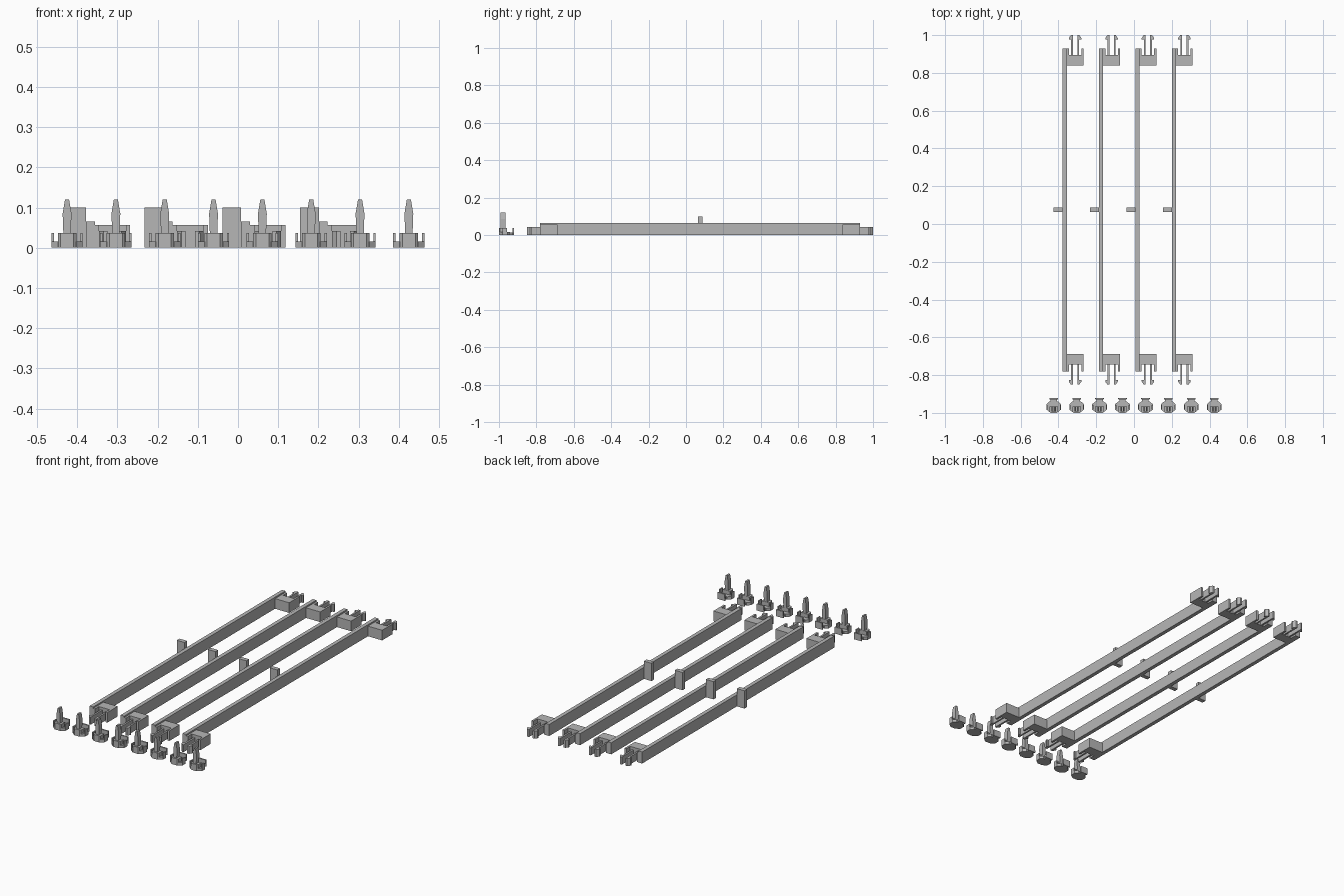
import bpy, bmesh
from mathutils import Vector

if "Cube" in bpy.data.objects:
    bpy.data.objects.remove(bpy.data.objects["Cube"])

GREY = (0.47, 0.47, 0.47, 1)
mat = bpy.data.materials.new("grey plastic")
mat.use_nodes = True
mat.diffuse_color = GREY
mat.node_tree.nodes["Principled BSDF"].inputs["Base Color"].default_value = GREY


def prism(bm, outline, low, high, axis="z"):
    """Extrude an outline: (x, y) along z, or (x, z) along y."""
    place = (lambda u, v, w: Vector((u, v, w))) if axis == "z" else (lambda u, v, w: Vector((u, w, v)))
    a = [bm.verts.new(place(u, v, low)) for u, v in outline]
    b = [bm.verts.new(place(u, v, high)) for u, v in outline]
    bm.faces.new(a)
    bm.faces.new(b[::-1])
    n = len(a)
    for i in range(n):
        bm.faces.new((a[i], b[i], b[(i + 1) % n], a[(i + 1) % n]))


def box(bm, x0, x1, y0, y1, z0, z1):
    prism(bm, [(x0, y0), (x1, y0), (x1, y1), (x0, y1)], z0, z1)


def mirrored(points):
    """Complete a right-hand half outline by reflection in x = 0."""
    return points + [(-u, v) for u, v in reversed(points)]


def finish(bm, name):
    bmesh.ops.recalc_face_normals(bm, faces=bm.faces)
    mesh = bpy.data.meshes.new(name)
    bm.to_mesh(mesh)
    bm.free()
    mesh.materials.append(mat)
    return mesh


def place(name, mesh, x, y):
    obj = bpy.data.objects.new(name, mesh)
    obj.location = (x, y, 0)
    bpy.context.collection.objects.link(obj)


# Rail, relative to the middle of its length and the middle of its end blocks
HALF = 0.855
bm = bmesh.new()
box(bm, -0.066, -0.044, -HALF, HALF, 0, 0.065)
rail = finish(bm, "rail")

# Side tab halfway along the rail
bm = bmesh.new()
box(bm, -0.113, -0.066, -0.012, 0.012, 0, 0.1)
tab = finish(bm, "side_tab")

# Notched end block with a pair of hooked prongs, one for each end
ends = {}
for side, label in ((1, "back"), (-1, "front")):
    bm = bmesh.new()
    notch = mirrored([(0.044, 0.763), (0.044, HALF), (0.033, HALF), (0.033, 0.82)])
    prism(bm, [(u, v * side) for u, v in notch], 0, 0.057)
    ends[label + "_end_block"] = finish(bm, label + "_end_block")

    bm = bmesh.new()
    prong = [(0.012, 0.815), (0.022, 0.815), (0.022, 0.902), (0.033, 0.902),
             (0.033, 0.91), (0.022, 0.925), (0.012, 0.925)]
    for flip in (1, -1):
        prism(bm, [(u * flip, v * side) for u, v in prong], 0, 0.042)
    ends[label + "_prongs"] = finish(bm, label + "_prongs")

for i in range(4):
    x = -0.312 + i * 0.193
    place("rail", rail, x, 0.075)
    place("side_tab", tab, x, 0.075)
    for name, mesh in ends.items():
        place(name, mesh, x, 0.075)

# Peg base: chamfered floor, centre block, thin side walls and rear clip
bm = bmesh.new()
prism(bm, mirrored([(0.023, -0.035), (0.039, -0.022), (0.039, 0.006), (0.023, 0.02)]), 0, 0.016)
prism(bm, mirrored([(0.016, -0.04), (0.023, -0.034), (0.023, -0.005)]), 0, 0.037)
for s in (1, -1):
    box(bm, s * 0.033, s * 0.039, -0.022, 0.002, 0, 0.037)
prism(bm, mirrored([(0.017, 0.018), (0.017, 0.03), (0.023, 0.034), (0.023, 0.04)]), 0, 0.014)
box(bm, -0.022, 0.022, 0.032, 0.04, 0.014, 0.037)
base = finish(bm, "peg_base")

# Peg spike: blade swelling slightly, then narrowing to a blunt tip
bm = bmesh.new()
prism(bm, mirrored([(0.009, 0.03), (0.011, 0.085), (0.005, 0.12)]), -0.032, -0.006, "y")
spike = finish(bm, "peg_spike")

for i in range(8):
    x = -0.425 + i * 0.1214
    place("peg_base", base, x, -0.96)
    place("peg_spike", spike, x, -0.96)
